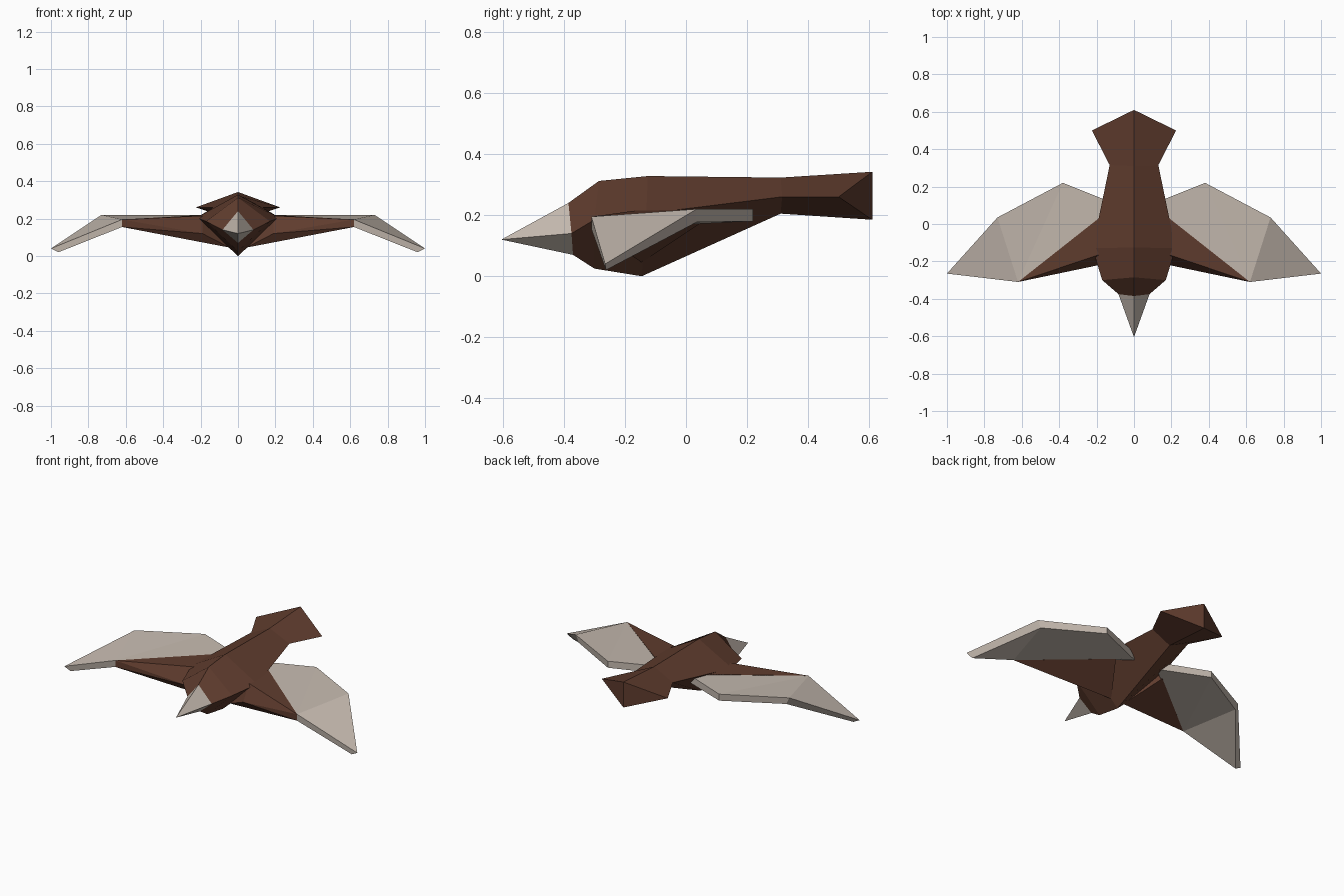
import bpy
import bmesh

if "Cube" in bpy.data.objects:
    bpy.data.objects.remove(bpy.data.objects["Cube"])


def material(name, rgb):
    m = bpy.data.materials.new(name)
    m.diffuse_color = (*rgb, 1)
    m.use_nodes = True
    m.node_tree.nodes["Principled BSDF"].inputs["Base Color"].default_value = m.diffuse_color
    return m


BROWN = material("brown", (0.115, 0.045, 0.027))
GREY = material("warm grey", (0.56, 0.49, 0.43))


def add_object(name, bm, mat):
    bmesh.ops.recalc_face_normals(bm, faces=bm.faces[:])
    me = bpy.data.meshes.new(name)
    bm.to_mesh(me)
    bm.free()
    me.materials.append(mat)
    ob = bpy.data.objects.new(name, me)
    bpy.context.collection.objects.link(ob)
    return ob


def hull(name, points, mat):
    bm = bmesh.new()
    verts = [bm.verts.new(p) for p in points]
    bmesh.ops.convex_hull(bm, input=verts)
    return add_object(name, bm, mat)


# Body: diamond rings, each (top y, z), (side x, y, z), (bottom y, z)
rings = [
    ((-0.385, 0.24), (0.083, -0.375, 0.14), (-0.37, 0.07)),
    ((-0.285, 0.312), (0.17, -0.30, 0.185), (-0.30, 0.025)),
    ((-0.125, 0.328), (0.222, -0.13, 0.205), (-0.145, 0.0)),
    ((0.31, 0.323), (0.13, 0.315, 0.26), (0.31, 0.205)),
    ((0.61, 0.342), (0.225, 0.50, 0.26), (0.61, 0.185)),
]
bm = bmesh.new()
loops = []
for (ty, tz), (sx, sy, sz), (by, bz) in rings:
    loops.append([bm.verts.new(p) for p in
                  ((0, ty, tz), (sx, sy, sz), (0, by, bz), (-sx, sy, sz))])
for a, b in zip(loops, loops[1:]):
    for i in range(4):
        j = (i + 1) % 4
        bm.faces.new((a[i], a[j], b[j], b[i]))
bm.faces.new(loops[0])
# Tail end folds forward along the centre line
top, right, bottom, left = loops[-1]
bm.faces.new((top, right, bottom))
bm.faces.new((top, bottom, left))
add_object("body", bm, BROWN)

# Beak: pyramid growing from the front ring
hull("beak", [(0, -0.605, 0.12), (0, -0.385, 0.24), (0, -0.37, 0.07),
              (0.083, -0.375, 0.14), (-0.083, -0.375, 0.14)], GREY)

# Feather outline: inner leading, bend, tip, outer trailing, trailing, root
feather_top = [(0.62, -0.31, 0.195), (1.0, -0.265, 0.04), (0.73, 0.035, 0.22),
               (0.38, 0.22, 0.22), (0.08, 0.10, 0.22), (0.17, 0.045, 0.22)]
feather_bottom = [(0.62, -0.31, 0.155), (0.96, -0.262, 0.02), (0.71, 0.035, 0.177),
                  (0.38, 0.22, 0.18), (0.08, 0.10, 0.175), (0.17, 0.045, 0.172)]

for side, label in ((1, "right"), (-1, "left")):
    # Brown inner wing, thick at the chest and thin at the bend
    inner = [(0.62, -0.31, 0.195), (0.62, -0.31, 0.155),
             (0.19, -0.165, 0.215), (0.17, 0.045, 0.22),
             (0.19, -0.22, 0.12), (0.045, -0.145, 0.045), (0.17, 0.045, 0.172)]
    hull(label + "_inner_wing", [(side * x, y, z) for x, y, z in inner], BROWN)

    # Grey feather panel, fanned from the bend
    bm = bmesh.new()
    up = [bm.verts.new((side * x, y, z)) for x, y, z in feather_top]
    low = [bm.verts.new((side * x, y, z)) for x, y, z in feather_bottom]
    for i in range(1, 5):
        bm.faces.new((up[0], up[i], up[i + 1]))
        bm.faces.new((low[0], low[i + 1], low[i]))
    for i in range(6):
        j = (i + 1) % 6
        bm.faces.new((up[i], low[i], low[j], up[j]))
    add_object(label + "_feathers", bm, GREY)
